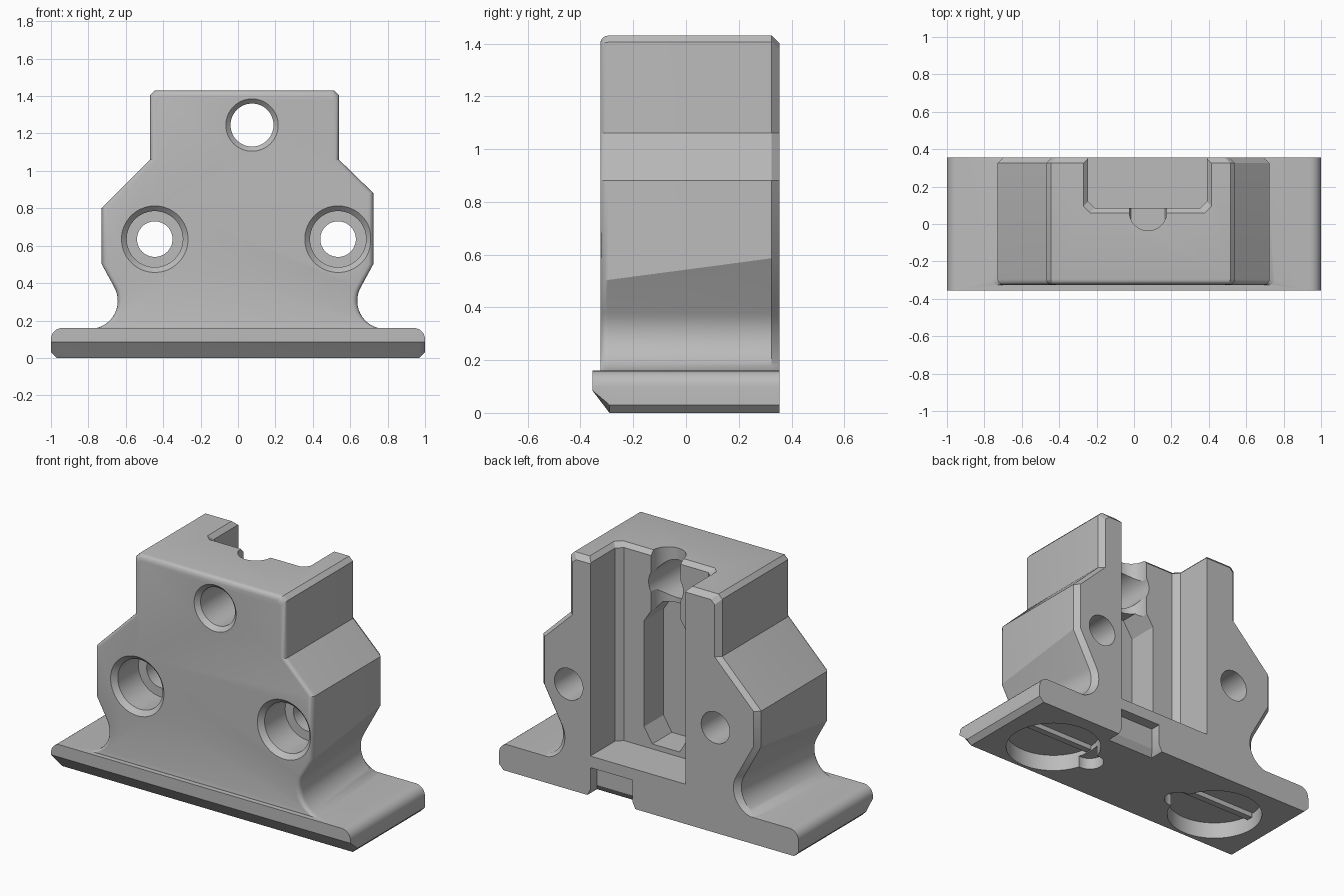
import bpy, bmesh
from math import sin, cos, pi, radians

cube = bpy.data.objects.get("Cube")
if cube:
    bpy.data.objects.remove(cube, do_unlink=True)

grey = bpy.data.materials.new("plain grey")
grey.use_nodes = True
colour = (0.5, 0.5, 0.5, 1)
grey.diffuse_color = colour
grey.node_tree.nodes["Principled BSDF"].inputs["Base Color"].default_value = colour


def loft(name, loops):
    """Closed solid skinned through loops that share a point count."""
    bm = bmesh.new()
    rings = [[bm.verts.new(p) for p in loop] for loop in loops]
    n = len(rings[0])
    for a, b in zip(rings, rings[1:]):
        for i in range(n):
            j = (i + 1) % n
            bm.faces.new((a[i], a[j], b[j], b[i]))
    bm.faces.new(rings[0])
    bm.faces.new(rings[-1])
    bmesh.ops.recalc_face_normals(bm, faces=bm.faces)
    mesh = bpy.data.meshes.new(name)
    bm.to_mesh(mesh)
    bm.free()
    mesh.materials.append(grey)
    obj = bpy.data.objects.new(name, mesh)
    bpy.context.collection.objects.link(obj)
    return obj


def box(name, x0, x1, y0, y1, z0, z1):
    return loft(name, [[(x0, y0, z), (x1, y0, z), (x1, y1, z), (x0, y1, z)] for z in (z0, z1)])


def turned_y(name, x, z, steps):
    """Round bore along y; steps are (y, radius)."""
    angles = [2 * pi * i / 64 for i in range(64)]
    return loft(name, [[(x + r * cos(a), y, z + r * sin(a)) for a in angles] for y, r in steps])


def turned_z(name, x, y, steps):
    """Round bore along z; steps are (z, radius)."""
    angles = [2 * pi * i / 64 for i in range(64)]
    return loft(name, [[(x + r * cos(a), y + r * sin(a), z) for a in angles] for z, r in steps])


def combine(target, tool, operation):
    mod = target.modifiers.new(tool.name, "BOOLEAN")
    mod.operation = operation
    mod.solver = "EXACT"
    mod.object = tool
    bpy.context.view_layer.objects.active = target
    bpy.ops.object.modifier_apply(modifier=mod.name)
    bpy.data.objects.remove(tool, do_unlink=True)


# Upright body: waisted outline, waist draws in towards the back
FRONT, BACK, EDGE = -0.325, 0.355, 0.03


def half_outline(step, wide, shoulder, y, inset):
    t = (y - FRONT) / (BACK - FRONT)
    centre = wide + 0.065 - 0.05 * t
    arc = [radians(a) for a in range(-90, 31, 8)]
    pts = [(centre, 0.08)]
    pts += [(centre - 0.15 * cos(a), 0.305 + 0.15 * sin(a)) for a in arc]
    pts += [(wide, 0.5 + 0.09 * t), (wide, shoulder), (step, 1.06),
            (step, 1.405 - inset), (step - 0.025, 1.43 - inset)]
    return [(x - inset, z) for x, z in pts]


def outline(y, inset):
    right = half_outline(0.54, 0.725, 0.88, y, inset)
    left = half_outline(0.47, 0.73, 0.80, y, inset)
    return [(x, y, z) for x, z in right] + [(-x, y, z) for x, z in reversed(left)]


turns = [radians(a) for a in (0, 22.5, 45, 67.5, 90)]
loops = [outline(FRONT + EDGE * (1 - cos(a)), EDGE * (1 - sin(a))) for a in turns]
loops += [outline(BACK - EDGE, 0), outline(BACK, EDGE)]
body = loft("mount_body", loops)

# Foot plate: rounded ends, chamfered underside and front lip
half = [(0.97, 0), (1, 0.03)]
half += [(0.94 + 0.06 * cos(radians(a)), 0.10 + 0.06 * sin(radians(a))) for a in range(0, 91, 15)]
section = half + [(-x, z) for x, z in reversed(half)]
plate = loft("foot_plate", [
    [(x, -0.355, max(z, 0.085)) for x, z in section],
    [(x, -0.29, z) for x, z in section],
    [(x, BACK, z) for x, z in section]])
combine(body, plate, "UNION")

# Rear slot with chamfered inner corners and a flared top


def slot_loop(z, grow):
    x0, x1, y = -0.245 - grow, 0.39 + grow, 0.085 - grow
    c = 0.035
    return [(x0, 0.5, z), (x0, y + c, z), (x0 + c, y, z),
            (x1 - c, y, z), (x1, y + c, z), (x1, 0.5, z)]


slot = loft("slot_cutter", [slot_loop(0.24, 0), slot_loop(1.405, 0), slot_loop(1.455, 0.05)])
combine(body, slot, "DIFFERENCE")

# Deeper channel in the slot wall, tapered at both ends
MID = 0.075
side = [(0.09, 0.27), (0.145, 0.36), (0.145, 1.0), (0.08, 1.1)]
shape = [(MID + x, z) for x, z in side] + [(MID - x, z) for x, z in reversed(side)]
channel = loft("channel_cutter", [[(x, y, z) for x, z in shape] for y in (-0.1, 0.2)])
combine(body, channel, "DIFFERENCE")
groove = turned_z("groove_cutter", MID, 0.065, [(1.04, 0.1), (1.5, 0.1)])
combine(body, groove, "DIFFERENCE")

# Front bores: one plain at the top, two counterbored below
top_bore = turned_y("top_bore_cutter", MID, 1.245,
                    [(-0.345, 0.16), (-0.3, 0.115), (0.2, 0.115)])
combine(body, top_bore, "DIFFERENCE")
for x in (-0.445, 0.535):
    bore = turned_y("screw_bore_cutter", x, 0.635,
                    [(-0.345, 0.198), (-0.297, 0.15), (-0.1, 0.15), (-0.1, 0.095), (0.45, 0.095)])
    combine(body, bore, "DIFFERENCE")

# Notch under the slot at the back
notch = loft("notch_cutter", [
    [(x0, y0, z), (x1, y0, z), (x1, 0.5, z), (x0, 0.5, z)]
    for x0, x1, y0, z in ((0.08, 0.42, 0.25, -0.02), (0.11, 0.39, 0.29, 0.04), (0.11, 0.39, 0.29, 0.17))])
combine(body, notch, "DIFFERENCE")

# Round pockets underneath, each with a side relief and a raised rib
for s in (-1, 1):
    pocket = turned_z("pocket_cutter", 0.6 * s, 0, [(-0.05, 0.27), (0.1, 0.27)])
    combine(body, pocket, "DIFFERENCE")
    relief = turned_z("relief_cutter", 0.33 * s, 0, [(-0.05, 0.08), (0.07, 0.08)])
    combine(body, relief, "DIFFERENCE")
    rib = box("pocket_rib", 0.6 * s - 0.262, 0.6 * s + 0.262, -0.02, 0.02, 0.07, 0.12)
    combine(body, rib, "UNION")

# Soft shading on curves, crisp edges elsewhere
bpy.ops.object.select_all(action="DESELECT")
body.select_set(True)
bpy.context.view_layer.objects.active = body
bpy.ops.object.shade_smooth_by_angle(angle=radians(28))
